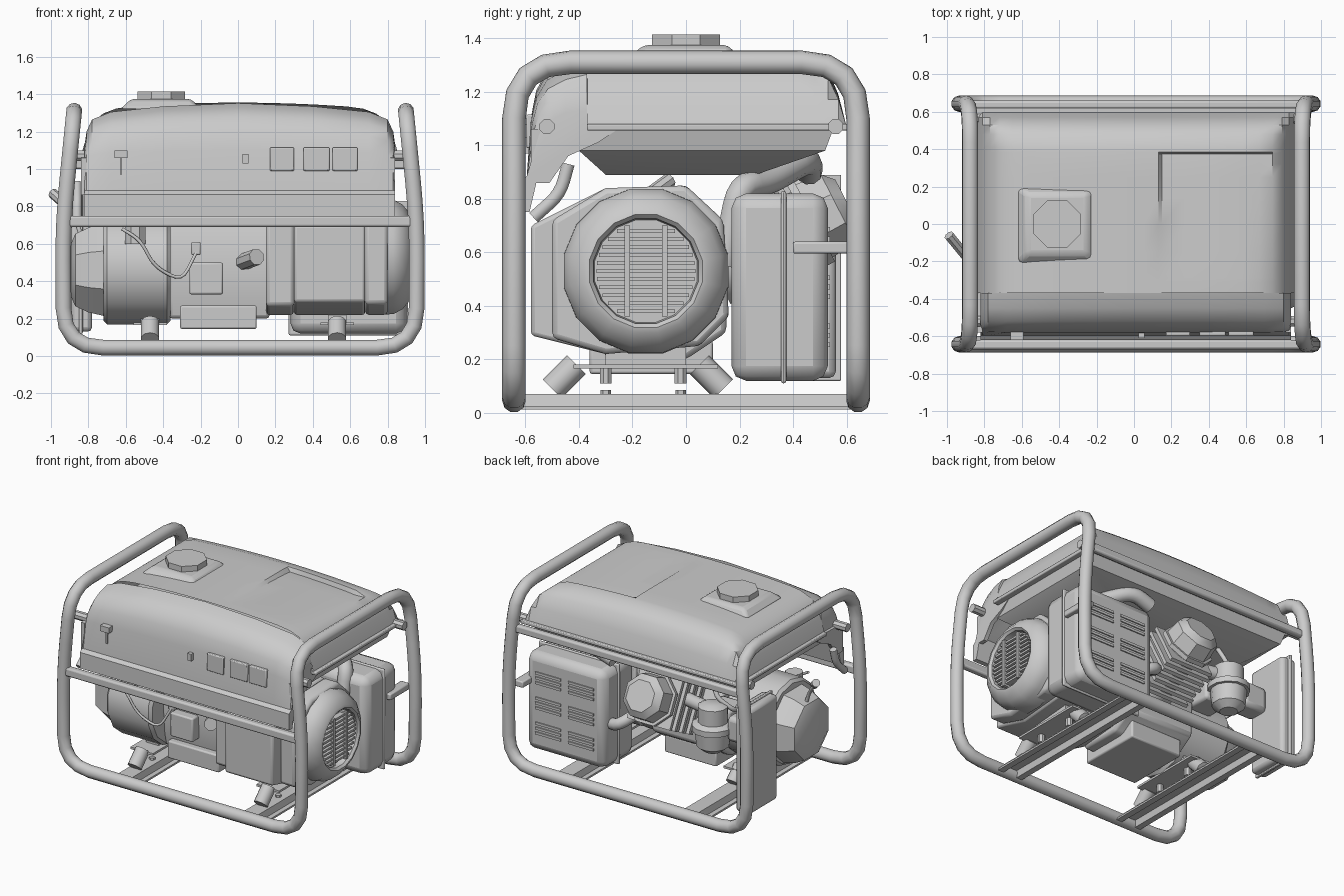
import bpy, bmesh, math
from mathutils import Vector, Matrix

if "Cube" in bpy.data.objects:
    bpy.data.objects.remove(bpy.data.objects["Cube"])

grey = bpy.data.materials.new("plain grey")
grey.diffuse_color = (0.6, 0.6, 0.6, 1)
grey.use_nodes = True
grey.node_tree.nodes["Principled BSDF"].inputs["Base Color"].default_value = grey.diffuse_color


def smooth(ob, deg):
    bpy.ops.object.select_all(action='DESELECT')
    ob.select_set(True)
    bpy.context.view_layer.objects.active = ob
    bpy.ops.object.shade_smooth_by_angle(angle=math.radians(deg))


def finish(name, bm, soft=True, bevel=0.0):
    bmesh.ops.recalc_face_normals(bm, faces=bm.faces)
    me = bpy.data.meshes.new(name)
    bm.to_mesh(me)
    bm.free()
    ob = bpy.data.objects.new(name, me)
    bpy.context.collection.objects.link(ob)
    me.materials.append(grey)
    if bevel:
        m = ob.modifiers.new("bevel", 'BEVEL')
        m.width, m.segments, m.limit_method = bevel, 2, 'ANGLE'
    if soft:
        smooth(ob, 37)
    return ob


def box(name, x0, x1, y0, y1, z0, z1, bevel=0.0, tilt=0.0):
    """Box from its limits, tilted about its own x axis."""
    bm = bmesh.new()
    c = Vector(((x0 + x1) / 2, (y0 + y1) / 2, (z0 + z1) / 2))
    mat = Matrix.Translation(c) @ Matrix.Rotation(tilt, 4, 'X') @ Matrix.Diagonal((x1 - x0, y1 - y0, z1 - z0, 1))
    bmesh.ops.create_cube(bm, size=1, matrix=mat)
    return finish(name, bm, bevel > 0, bevel)


def loft(name, rings, bevel=0.0):
    """Skin a list of equal-length closed rings and cap both ends."""
    bm = bmesh.new()
    vs = [[bm.verts.new(p) for p in r] for r in rings]
    n = len(vs[0])
    for a, b in zip(vs, vs[1:]):
        for i in range(n):
            bm.faces.new((a[i], a[(i + 1) % n], b[(i + 1) % n], b[i]))
    bm.faces.new(vs[0])
    bm.faces.new(vs[-1])
    return finish(name, bm, True, bevel)


def prism_x(name, prof, x0, x1, bevel=0.0):
    return loft(name, [[(x, y, z) for y, z in prof] for x in (x0, x1)], bevel)


def lathe(name, base, axis, prof, sides=16):
    """Rings of (distance, radius) along an axis from a base point."""
    q = Vector(axis).to_track_quat('Z', 'Y')
    angles = [2 * math.pi * (i + .5) / sides for i in range(sides)]
    return loft(name, [[Vector(base) + q @ Vector((r * math.cos(a), r * math.sin(a), d)) for a in angles]
                       for d, r in prof])


def rod(name, a, b, r, sides=10):
    d = Vector(b) - Vector(a)
    return lathe(name, a, d, [(0, r), (d.length, r)], sides)


def tube(name, pts, r, bend=0.1, cyclic=False):
    """Round tube along a path whose corners are rounded."""
    P = [Vector(p) for p in pts]
    path = []
    for i, p in enumerate(P):
        if not cyclic and i in (0, len(P) - 1):
            path.append(p)
            continue
        u, v = P[i - 1] - p, P[(i + 1) % len(P)] - p
        a = p + u.normalized() * min(bend, u.length * .48)
        b = p + v.normalized() * min(bend, v.length * .48)
        for t in (0, .25, .5, .75, 1):
            path.append(a * (1 - t) ** 2 + p * 2 * t * (1 - t) + b * t * t)
    cu = bpy.data.curves.new(name, 'CURVE')
    cu.dimensions, cu.bevel_depth, cu.bevel_resolution, cu.use_fill_caps = '3D', r, 3, True
    s = cu.splines.new('POLY')
    s.points.add(len(path) - 1)
    for q, p in zip(s.points, path):
        q.co = (*p, 1)
    s.use_cyclic_u = cyclic
    ob = bpy.data.objects.new(name, cu)
    bpy.context.collection.objects.link(ob)
    cu.materials.append(grey)
    bpy.ops.object.select_all(action='DESELECT')
    ob.select_set(True)
    bpy.context.view_layer.objects.active = ob
    bpy.ops.object.convert(target='MESH')
    smooth(bpy.context.view_layer.objects.active, 60)


# Tube frame: one closed loop of two lower bars, four posts and two top hoops
quarter = [(.943, -.643, .045), (.946, -.643, .72), (.887, -.643, 1.31)]
half = quarter + [(x, -y, z) for x, y, z in reversed(quarter)]
path = half + [(-x, -y, z) for x, y, z in half]
tube("tube_frame", [(x + .011, y, z) for x, y, z in path], .044, .21, True)
box("front_crossbar", -.91, .94, -.67, -.62, .69, .75, .012)
box("rear_crossbar", -.91, .93, .615, .66, 1.0, 1.055, .012)
for x in (-.47, .53):   # hat-section floor rails
    hat = [(-.1, .012), (-.055, .012), (-.045, .055), (.045, .055), (.055, .012), (.1, .012),
           (.1, .025), (.065, .025), (.055, .07), (-.055, .07), (-.065, .025), (-.1, .025)]
    loft("floor_rail", [[(x + dx, y, z) for dx, z in hat] for y in (-.64, .64)])

# Fuel tank: domed top, flange and sloped tray below
def edge_height(d):
    k = [(0, 0), (.03, .1), (.07, .18), (.12, .215), (.19, .235), (.28, .24)]
    for (a, h), (b, g) in zip(k, k[1:]):
        if d <= b:
            return h + (g - h) * (d - a) / (b - a)
    return .24


X0, X1, Y0, Y1 = -.84, .86, -.37, .60
steps = [0, .03, .07, .12, .19, .28]
xs = [X0 + s for s in steps] + [-.4, -.25, -.1, .05, .13, .15, .28, .42] + [X1 - s for s in steps[::-1]]
ys = [-.37, -.31, -.29, -.15, 0, .15, .25] + [Y1 - s for s in (.28, .225, .215, .19, .12, .07, .03, 0)]
bm = bmesh.new()
grid = []
for x in xs:
    row = []
    for y in ys:
        h = edge_height(min(x - X0, X1 - x, Y1 - y))
        z = 1.07 + h + .045 * (1 - (x / .86) ** 2) * h / .24
        if .14 < x < .7 and -.3 < y < .38:   # shallow ramped recess
            z -= .03 * (y + .3) / .68
        row.append(bm.verts.new((x, y, z)))
    grid.append(row)
for a, b in zip(grid, grid[1:]):
    for j in range(len(ys) - 1):
        bm.faces.new((a[j], b[j], b[j + 1], a[j + 1]))
finish("tank_top", bm)
loft("tank_front_wall", [[(X0, y, 1.07), (X1, y, 1.07), (.7, y, 1.28), (0, y, 1.33), (-.7, y, 1.28)]
                         for y in (-.37, -.36)])
box("tank_flange", -.86, .88, -.37, .62, 1.055, 1.08, .006)


def rect(x0, x1, y0, y1, z):
    return [(x0, y0, z), (x1, y0, z), (x1, y1, z), (x0, y1, z)]


loft("tank_tray", [rect(-.82, .84, -.42, .55, 1.06), rect(-.8, .82, -.4, .52, .98),
                   rect(-.66, .68, -.3, .26, .89)])
loft("filler_pad", [rect(-.63, -.2, -.22, .2, 1.32), rect(-.57, -.25, -.16, .16, 1.375)], bevel=.02)
lathe("filler_cap", (-.41, 0, 1.34), (0, 0, 1), [(0, .125), (.035, .125), (.035, .137), (.075, .137)], 8)
for x in (-.92, .83):
    for y in (-.52, .56):
        rod("tank_mount", (x, y, 1.07), (x + .1, y, 1.07), .03, 8)

# Control panel: crowned profile swept across the width
prof = [(-.62, .75), (-.62, .865), (-.595, .885), (-.58, 1.1), (-.56, 1.2), (-.52, 1.275), (-.45, 1.32),
        (-.37, 1.345), (-.36, 1.08), (-.42, 1.0), (-.55, .9), (-.585, .75)]
tops = [(-.82, 1.13, .03), (-.81, 1.2, .012), (-.78, 1.265, .004), (-.68, 1.305, 0), (-.4, 1.335, 0), (0, 1.352, 0),
        (.4, 1.335, 0), (.7, 1.305, 0), (.8, 1.265, .004), (.83, 1.2, .012), (.84, 1.13, .03)]
loft("control_panel", [[(x, y + (dy if y < -.45 and z > .9 else 0), z if z <= 1 else 1 + (z - 1) * (t - 1) / .345)
                        for y, z in prof] for x, t, dy in tops])
for x0, x1 in ((.17, .3), (.35, .49), (.505, .64)):
    box("outlet", x0, x1, -.597, -.55, .99, 1.115, .006)
box("breaker_button", .025, .055, -.61, -.56, 1.03, 1.08)
box("switch_plate", -.66, -.59, -.62, -.56, 1.06, 1.1)
box("switch_lever", -.63, -.62, -.6, -.56, .97, 1.06)
for s in (-.84, .81):   # side brackets behind the panel
    prism_x("panel_bracket", [(-.58, 1.06), (-.24, 1.07), (-.33, 1.01), (-.44, .96), (-.51, .86), (-.58, .86)],
            s, s + .03)

# Alternator: flange slab, housing, round end cover and slatted grille
CY, CZ = -.15, .53
hull = [(-.3, .84), (0, .85), (.14, .72), (.16, .36), (.05, .25), (-.3, .22)]
prism_x("housing_flange", [(-.48, .27), (-.48, .71)] + hull, .15, .3, .02)
prism_x("alternator_housing", [(-.58, .29), (-.58, .7)] + hull, .3, .68, .015)
prism_x("cover_skirt", [(-.5, .28), (-.5, .72)] + hull, .68, .8, .02)
lathe("end_cover", (.72, CY, CZ), (1, 0, 0),
      [(0, .315), (.11, .312), (.16, .285), (.2, .235), (.205, .215), (.19, .2), (.15, .195)], 16)
for i in range(-5, 6):
    w = math.sqrt(.185 ** 2 - (i * .03) ** 2)
    box("grille_slat", .87, .91, CY - w, CY + w, CZ + i * .03 - .007, CZ + i * .03 + .007)
for dy in (-.07, .07):
    box("grille_bar", .87, .92, CY + dy - .01, CY + dy + .01, CZ - .17, CZ + .17)

# Engine: crankcase, flywheel housing and starter dome
prism_x("crankcase", [(-.32, .3), (-.34, .55), (-.28, .74), (.05, .78), (.16, .6), (.15, .3), (0, .2), (-.3, .2)],
        -.37, .17, .02)
lathe("flywheel_housing", (-.72, -.18, .47), (1, 0, 0), [(0, .28), (.02, .3), (.34, .3), (.36, .28)], 14)
lathe("starter_dome", (-.89, -.18, .46), (1, 0, 0), [(0, .16), (.02, .21), (.09, .245), (.17, .265)], 8)
rod("pull_handle", (-.99, -.06, .87), (-.9, -.17, .79), .028, 8)
tube("pull_cord", [(-.93, -.12, .81), (-.86, -.16, .72), (-.83, -.16, .6)], .012)
box("engine_base", -.31, .1, -.36, .1, .145, .27, .01)
box("front_cover", -.26, -.08, -.4, -.32, .33, .5, .01)
rod("oil_filler", (.02, -.3, .5), (.1, -.45, .53), .045, 8)
box("sensor_block", -.25, -.2, -.44, -.32, .54, .61, .008)
tube("wiring", [(-.62, -.5, .68), (-.52, -.52, .62), (-.45, -.5, .48), (-.3, -.47, .4), (-.22, -.43, .56)], .009, .07)
rod("wiring_plug", (-.55, -.44, .6), (-.55, -.44, .69), .06, 8)

# Finned cylinder, head and valve cover leaning to the rear
ang = math.radians(27)
ax = Vector((0, math.cos(ang), math.sin(ang)))
start = Vector((-.06, .15, .55))
for i in range(7):
    c = start + ax * (.04 + i * .045)
    w = .17 + .012 * (i % 2)
    box("cooling_fin", c.x - w, c.x + w, c.y - .012, c.y + .012, c.z - .17, c.z + .17, 0, ang)
rod("cylinder_barrel", start - ax * .05, start + ax * .36, .14, 12)
lathe("valve_cover", start + ax * .34, ax, [(0, .185), (.03, .185), (.03, .165), (.13, .155), (.17, .11)], 8)
tube("exhaust_pipe", [(.1, .3, .55), (.2, .48, .45), (.32, .42, .42)], .04)
tube("breather_hose", [(.72, .14, .55), (.72, .2, .85), (.62, .3, .86), (.4, .46, .95), (.25, .46, .9)], .05, .08)

# Carburettor bowl, body and fuel line
lathe("carburettor_bowl", (-.48, .38, .42), (0, 0, 1),
      [(0, .06), (.04, .11), (.15, .12), (.15, .14), (.19, .14), (.21, .1), (.32, .1), (.34, .06)], 12)
rod("intake_pipe", (-.48, .36, .69), (-.2, .3, .69), .045)
tube("fuel_hose", [(-.45, .3, .92), (-.48, .36, .8), (-.6, .3, .7), (-.5, .1, .65)], .016, .06)
box("carburettor_body", -.55, -.36, .1, .3, .52, .68, .02)
tube("front_hose", [(-.86, -.44, .93), (-.86, -.47, .82), (-.86, -.57, .73)], .025, .05)

# Muffler box with louvres, seam and strap
box("muffler_shell", .28, .9, .17, .53, .12, .82, .055)
box("muffler_seam", .27, .91, .355, .375, .11, .83, .012)
for x in (.46, .72):
    for z in (.29, .47, .65):
        for k in (-.035, 0, .035):
            box("louvre", x - .1, x + .1, .525, .538, z + k - .009, z + k + .009)
box("muffler_strap", .86, .93, .4, .62, .595, .64, .008)

# Side box at the left rear corner
box("side_box", -.9, -.78, .24, .56, .13, .88, .025)
box("side_box_rim", -.85, -.83, .23, .58, .12, .89, .005)
box("side_box_duct", -.79, -.6, .24, .4, .52, .7, .03)

# Rubber mounts, bolts and mounting plates on the rails
for x in (-.47, .53):
    box("mount_plate", x - .09, x + .09, -.42, .12, .165, .18)
    box("engine_foot", x - .05, x + .05, -.3, 0, .18, .3)
    for y, s in ((-.45, 1), (.09, -1)):
        rod("rubber_mount", (x, y - s * .05, .09), (x, y + s * .04, .18), .05, 10)
    for y in (-.3, -.02):
        rod("mount_bolt", (x, y, .11), (x, y, .17), .024, 8)
        rod("rail_bolt", (x, y, .06), (x, y, .085), .02, 6)
